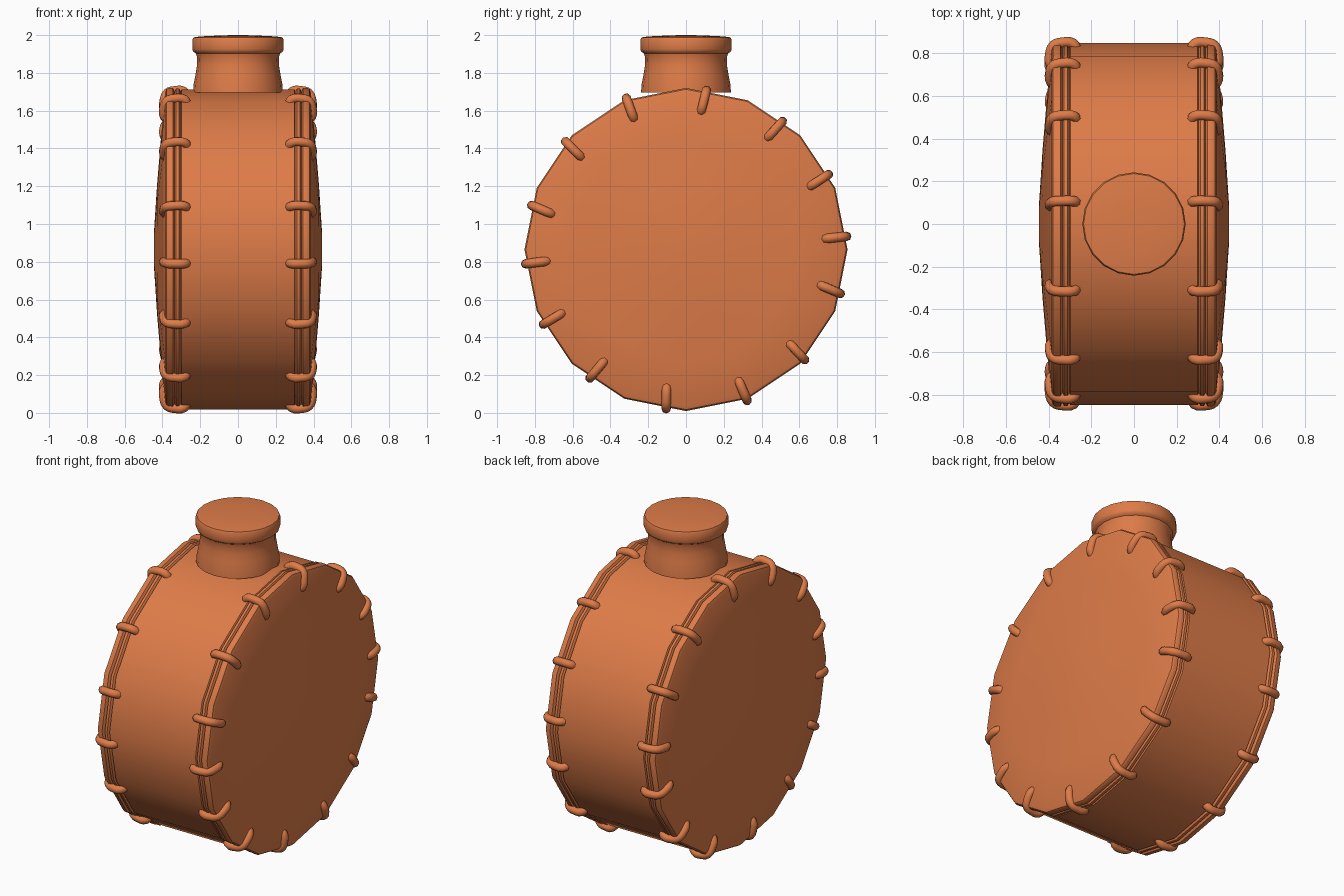
import bpy, bmesh
from math import sin, cos, pi, radians
from mathutils import Vector

if "Cube" in bpy.data.objects:
    bpy.data.objects.remove(bpy.data.objects["Cube"])

CZ = 0.865   # height of the drum axis
mat = bpy.data.materials.new("orange_leather")
mat.diffuse_color = (0.73, 0.2, 0.065, 1)
mat.use_nodes = True
mat.node_tree.nodes["Principled BSDF"].inputs["Base Color"].default_value = mat.diffuse_color


def smooth(ob, angle):
    bpy.ops.object.select_all(action='DESELECT')
    ob.select_set(True)
    bpy.context.view_layer.objects.active = ob
    bpy.ops.object.shade_smooth_by_angle(angle=radians(angle))


def lathe(name, profile, sides, place, angle=35):
    """Turn (radius, height) points; place maps (u, v, height) to the world."""
    bm = bmesh.new()
    rings = []
    for r, h in profile:
        rings.append([bm.verts.new(place(r * cos(2 * pi * i / sides),
                                         r * sin(2 * pi * i / sides), h))
                      for i in range(sides)])
    for a, b in zip(rings, rings[1:]):
        for i in range(sides):
            j = (i + 1) % sides
            bm.faces.new((a[i], a[j], b[j], b[i]))
    bm.faces.new(rings[0])
    bm.faces.new(rings[-1])
    bmesh.ops.recalc_face_normals(bm, faces=bm.faces[:])
    me = bpy.data.meshes.new(name)
    bm.to_mesh(me)
    bm.free()
    ob = bpy.data.objects.new(name, me)
    bpy.context.collection.objects.link(ob)
    me.materials.append(mat)
    smooth(ob, angle)
    return ob


# Drum body with seam grooves and gently domed faces, lying along x
half = [(0.848, 0.0), (0.848, 0.298), (0.838, 0.303), (0.852, 0.312),
        (0.852, 0.328), (0.838, 0.335), (0.855, 0.345), (0.855, 0.368),
        (0.848, 0.379), (0.83, 0.386), (0.6, 0.407), (0.35, 0.428),
        (0.09, 0.445)]
full = [(r, -x) for r, x in reversed(half[1:])] + half[1:]
lathe("flask_body", full, 16, lambda u, v, h: (h, u, CZ + v))

# Neck with thick rounded stopper
neck = [(0.238, 1.695), (0.235, 1.74), (0.225, 1.79), (0.217, 1.84),
        (0.216, 1.88), (0.222, 1.902), (0.237, 1.912), (0.242, 1.925),
        (0.242, 1.975), (0.236, 1.988), (0.2, 1.993), (0.1, 1.998),
        (0.03, 2.0)]
lathe("neck_and_stopper", neck, 20, lambda u, v, h: (u, v, h), 40)

# Stitches: position angle and lean direction, in degrees
stitches = [(83, 76), (53.3, 48), (27.5, 33), (4.6, 6), (-15.6, -23),
            (-42.7, -47), (-68, -67), (-97.4, -91), (-126.6, -130),
            (-152.5, -149), (-175, -173), (164.4, 157), (138.3, 135),
            (111.6, 110)]
# (x, radial offset from the rim): drum side, over the edge, onto the face
path = [(0.268, -0.03), (0.285, 0.003), (0.335, 0.007), (0.375, -0.006),
        (0.392, -0.05), (0.389, -0.095), (0.365, -0.115)]

cu = bpy.data.curves.new("stitches", 'CURVE')
cu.dimensions = '3D'
cu.bevel_depth = 0.025
cu.bevel_resolution = 2
cu.resolution_u = 3
cu.use_fill_caps = True
for side in (-1, 1):
    for a, lean in stitches:
        # radius of the 16-sided rim at this angle
        rim = 0.855 * cos(pi / 16) / cos(radians(a % 22.5 - 11.25))
        a, lean = radians(a), radians(lean)
        mid = Vector((0, cos(a), sin(a))) * (rim - 0.03)
        d = Vector((0, cos(lean), sin(lean)))
        sp = cu.splines.new('BEZIER')
        sp.bezier_points.add(len(path) - 1)
        for bp, (x, r) in zip(sp.bezier_points, path):
            bp.co = mid + d * (r + 0.03) + Vector((side * x, 0, CZ))
            bp.handle_left_type = bp.handle_right_type = 'AUTO'
ob = bpy.data.objects.new("stitches", cu)
bpy.context.collection.objects.link(ob)
bpy.ops.object.select_all(action='DESELECT')
ob.select_set(True)
bpy.context.view_layer.objects.active = ob
bpy.ops.object.convert(target='MESH')
ob = bpy.context.view_layer.objects.active
ob.data.materials.clear()
ob.data.materials.append(mat)
smooth(ob, 50)
